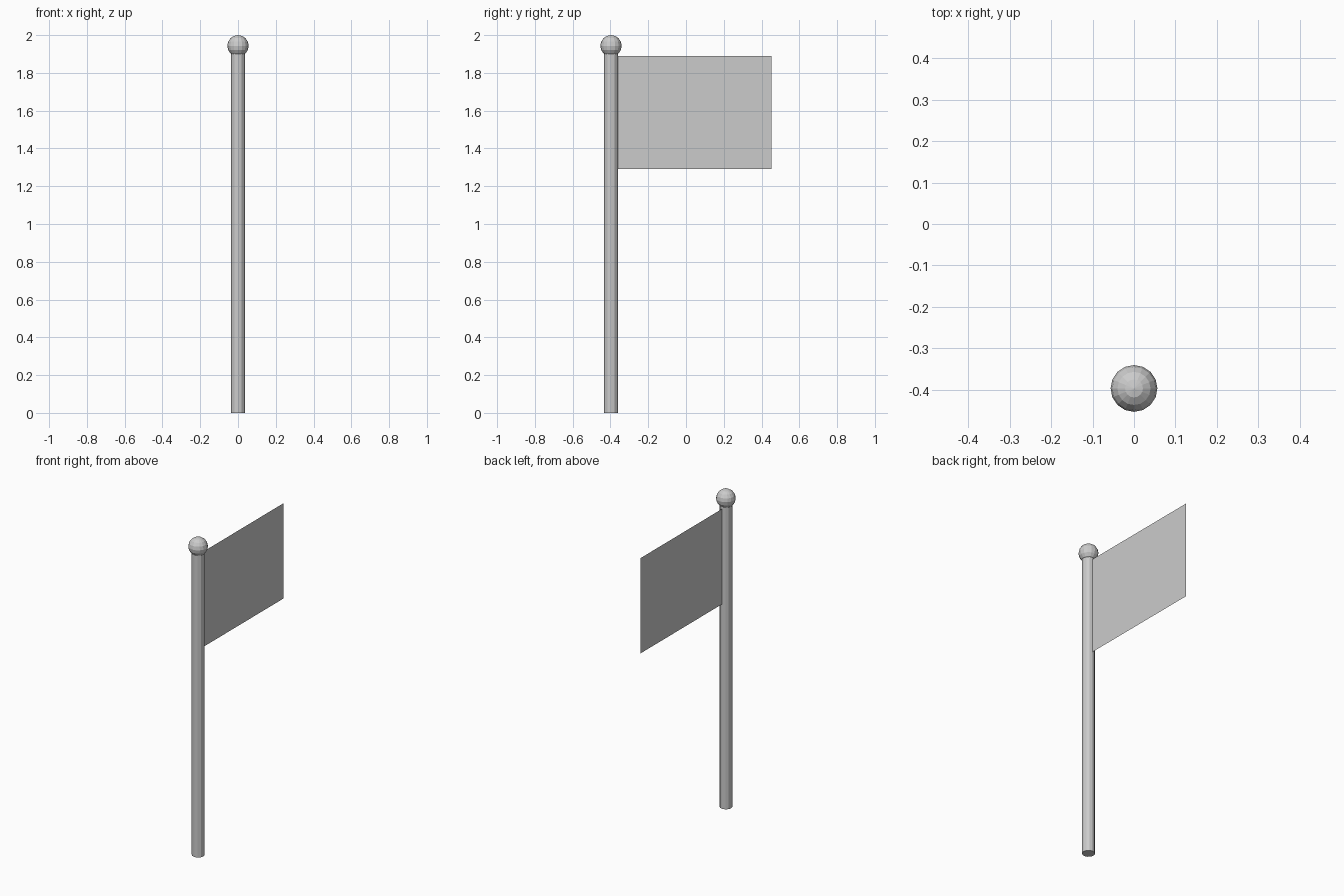
import bpy

if "Cube" in bpy.data.objects:
    bpy.data.objects.remove(bpy.data.objects["Cube"])

POLE_Y = -0.397

# Pole
bpy.ops.mesh.primitive_cylinder_add(vertices=12, radius=0.0365, depth=1.91,
                                    location=(0, POLE_Y, 0.955))
bpy.context.object.name = "pole"

# Ball finial
bpy.ops.mesh.primitive_uv_sphere_add(segments=16, ring_count=8, radius=0.0565,
                                     location=(0, POLE_Y, 1.9435))
bpy.context.object.name = "ball_finial"

# Flag: one flat sheet running from the pole surface toward +y
y0, y1, z0, z1 = POLE_Y + 0.035, 0.4535, 1.29, 1.89
mesh = bpy.data.meshes.new("flag")
mesh.from_pydata([(0, y0, z0), (0, y1, z0), (0, y1, z1), (0, y0, z1)], [], [(0, 1, 2, 3)])
flag = bpy.data.objects.new("flag", mesh)
bpy.context.collection.objects.link(flag)
